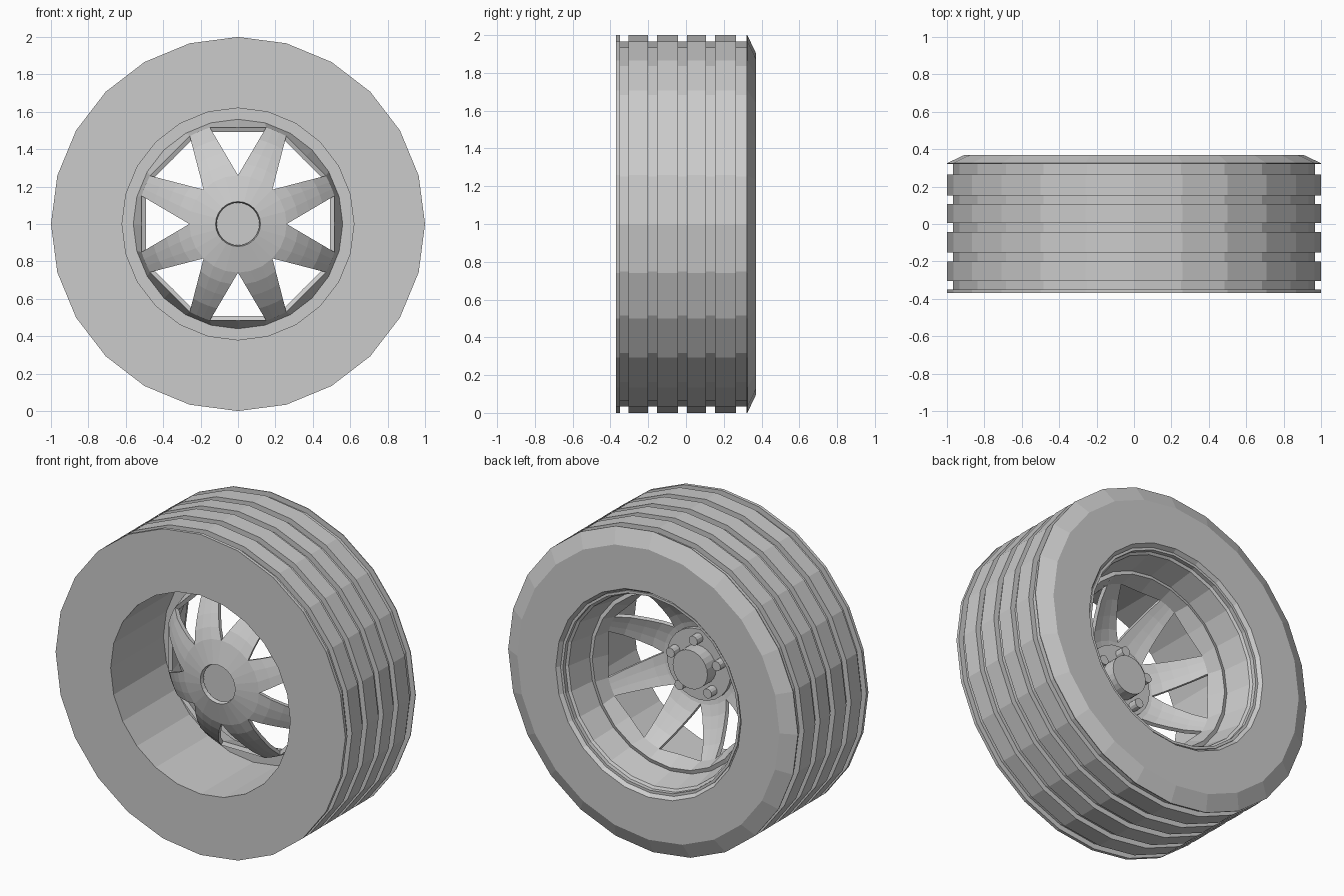
import bpy, bmesh
from math import sin, cos, radians, atan2, degrees, hypot

if "Cube" in bpy.data.objects:
    bpy.data.objects.remove(bpy.data.objects["Cube"])

grey = bpy.data.materials.new("plain grey")
grey.use_nodes = True
grey.diffuse_color = (0.6, 0.6, 0.6, 1)
grey.node_tree.nodes["Principled BSDF"].inputs["Base Color"].default_value = (0.6, 0.6, 0.6, 1)


def polar(r, y, deg):
    """Point at radius r and clock angle deg around the axle."""
    a = radians(deg)
    return (r * sin(a), y, 1 + r * cos(a))


def finish(name, bm):
    bmesh.ops.remove_doubles(bm, verts=bm.verts, dist=0.0005)
    bmesh.ops.recalc_face_normals(bm, faces=bm.faces)
    mesh = bpy.data.meshes.new(name)
    bm.to_mesh(mesh)
    bm.free()
    mesh.materials.append(grey)
    obj = bpy.data.objects.new(name, mesh)
    bpy.context.collection.objects.link(obj)
    return obj


def face(bm, points):
    bm.faces.new([bm.verts.new(p) for p in points])


def lathe(name, profile, steps=24):
    """Revolve a closed (radius, y) profile around the axle."""
    bm = bmesh.new()
    turn = 360 / steps
    for k in range(steps):
        a, b = k * turn, (k + 1) * turn
        for (r1, y1), (r2, y2) in zip(profile, profile[1:] + profile[:1]):
            pts = [polar(r1, y1, a), polar(r2, y2, a)]
            if r2 > 0:
                pts.append(polar(r2, y2, b))
            if r1 > 0:
                pts.append(polar(r1, y1, b))
            if len(pts) > 2:
                face(bm, pts)
    return finish(name, bm)


# Tyre with five tread grooves and a chamfered back shoulder
tread = []
for start, end in [(-.35, -.305), (-.2, -.153), (-.042, .005), (.106, .153), (.265, .32)]:
    tread += [(1, start), (.967, start), (.967, end), (1, end)]
lathe("tyre", [(.62, -.37), (1, -.37)] + tread + [(1, .325), (.905, .37), (.64, .37), (.62, .34)])

# Rim flange: flat front step, bowl wall and back lip
lathe("rim_flange", [(.56, .15), (.621, .15), (.621, .35), (.605, .35), (.605, .325), (.59, .315)])

# Domed spider: hub shell and eight curved spokes
HOLE, TIP, CORNER = .12, .26, (.15, .515)
bm = bmesh.new()
for k in range(24):
    a, b = k * 15, k * 15 + 15
    face(bm, [polar(HOLE, -.2, a), polar(TIP, -.165, a), polar(TIP, -.165, b), polar(HOLE, -.2, b)])

# Spoke rows narrow along the straight window edges
rows = []
for t, y in [(0, -.165), (.24, -.135), (.48, -.09), (.75, -.03), (1, .05)]:
    x, z = CORNER[0] * t, TIP + (CORNER[1] - TIP) * t
    half = 22.5 - degrees(atan2(x, z))
    rows.append((hypot(x, z), y, [half * s for s in (-1, -1 / 3, 1 / 3, 1)]))
end_r, end_y, end_angles = rows[-1]

for k in range(8):
    mid = 22.5 + 45 * k
    for (r1, y1, a1), (r2, y2, a2) in zip(rows, rows[1:]):
        for i in range(3):
            face(bm, [polar(r1, y1, mid + a1[i]), polar(r2, y2, mid + a2[i]),
                      polar(r2, y2, mid + a2[i + 1]), polar(r1, y1, mid + a1[i + 1])])
    # Band joining the spoke end and the window to the rim
    face(bm, [polar(end_r, end_y, mid + a) for a in end_angles]
         + [polar(.56, .15, mid + 7.5), polar(.56, .15, mid - 7.5)])
    window = mid + 22.5
    for s in (-1, 1):
        face(bm, [polar(CORNER[1], end_y, window), polar(.56, .15, window),
                  polar(.56, .15, window + 15 * s), polar(end_r, end_y, mid + 22.5 + s * (22.5 - end_angles[-1]))])
spider = finish("hub_and_spokes", bm)
mod = spider.modifiers.new("thickness", "SOLIDIFY")
mod.thickness = .025
mod.offset = -1
# Solidify grows toward the back, so the shell normals must face the front
if sum(p.normal.y * p.area for p in spider.data.polygons) > 0:
    spider.data.flip_normals()

# Mounting plate and axle stub
lathe("mounting_plate", [(0, -.15), (.22, -.15), (.22, -.125), (0, -.125)])
lathe("axle_stub", [(0, -.14), (.12, -.14), (.12, -.04), (0, -.04)])

# Five wheel bolts
for k in range(5):
    x, _, z = polar(.167, 0, 72 * k)
    bpy.ops.mesh.primitive_cylinder_add(vertices=12, radius=.03, depth=.11,
                                        location=(x, -.125, z), rotation=(radians(90), 0, 0))
    bolt = bpy.context.object
    bolt.name = f"wheel_bolt_{k + 1}"
    bolt.data.materials.append(grey)
